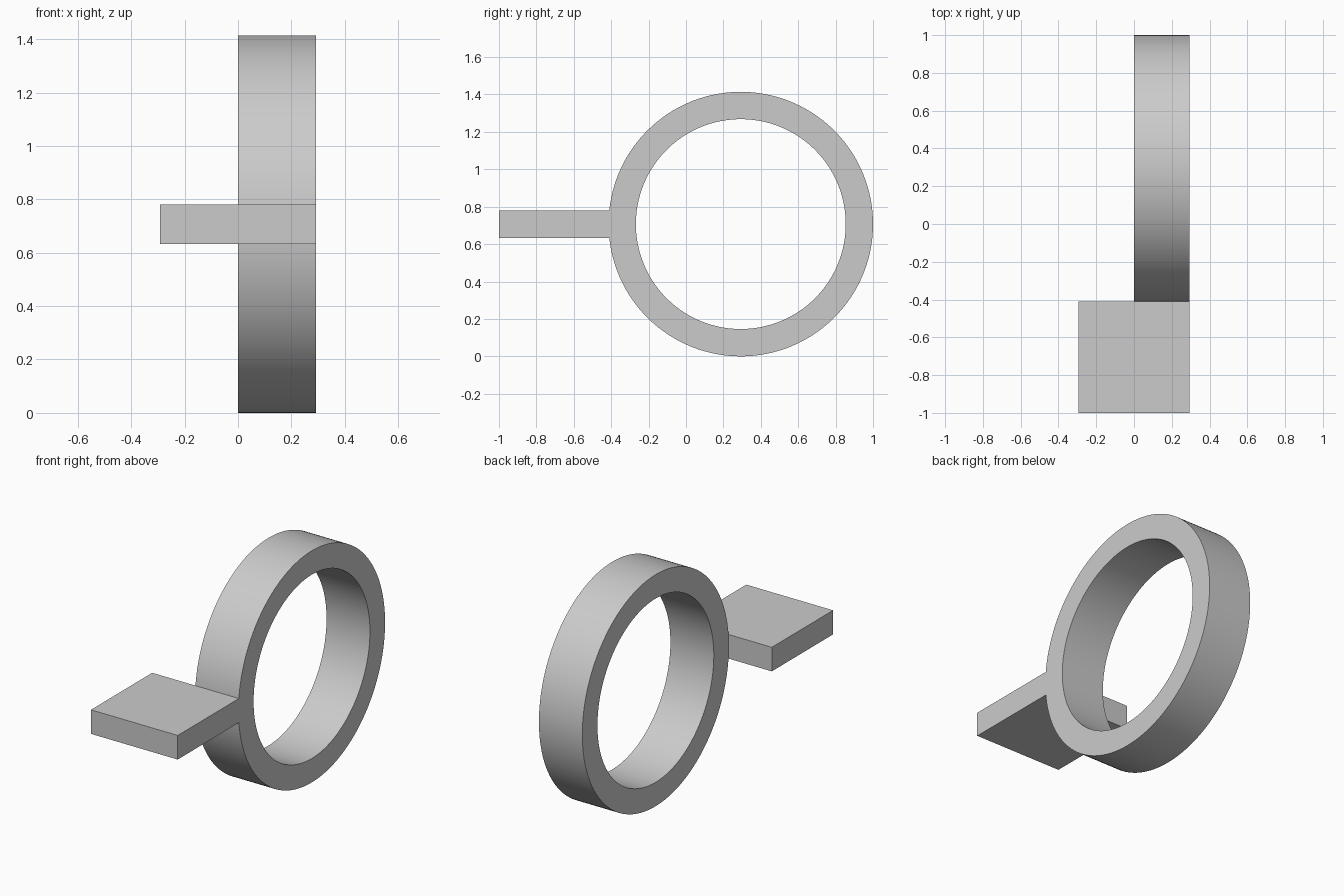
import bpy
import bmesh
from math import cos, sin, tau, radians

default = bpy.data.objects.get("Cube")
if default:
    bpy.data.objects.remove(default, do_unlink=True)

WIDTH = 0.293            # ring width, and half the plate width
OUTER, INNER = 0.707, 0.561
CENTRE_Y, CENTRE_Z = 0.293, 0.707
SEGMENTS = 160

grey = bpy.data.materials.new("plain_grey")
grey.use_nodes = True
colour = (0.6, 0.6, 0.6, 1)
grey.diffuse_color = colour
grey.node_tree.nodes["Principled BSDF"].inputs["Base Color"].default_value = colour


def add_object(name, bm):
    bmesh.ops.recalc_face_normals(bm, faces=bm.faces)
    mesh = bpy.data.meshes.new(name)
    bm.to_mesh(mesh)
    bm.free()
    mesh.materials.append(grey)
    obj = bpy.data.objects.new(name, mesh)
    bpy.context.collection.objects.link(obj)
    return obj


# Ring: a rectangular section swept around the x axis
bm = bmesh.new()
section = [(0, INNER), (WIDTH, INNER), (WIDTH, OUTER), (0, OUTER)]
loops = []
for i in range(SEGMENTS):
    a = tau * i / SEGMENTS
    loops.append([bm.verts.new((x, CENTRE_Y + r * cos(a), CENTRE_Z + r * sin(a)))
                  for x, r in section])
for i, loop in enumerate(loops):
    after = loops[(i + 1) % SEGMENTS]
    for j in range(4):
        k = (j + 1) % 4
        bm.faces.new((loop[j], loop[k], after[k], after[j]))
ring = add_object("ring_with_plate", bm)

# Plate: a flat square block whose rear edge meets the ring
bm = bmesh.new()
bmesh.ops.create_cube(bm, size=1)
front, back = -1.0, -0.409
for v in bm.verts:
    v.co = (v.co.x * 2 * WIDTH,
            front if v.co.y < 0 else back,
            CENTRE_Z + v.co.z * 0.147)
plate = add_object("plate", bm)

# Join both into one solid
union = ring.modifiers.new("join_plate", "BOOLEAN")
union.operation = "UNION"
union.solver = "EXACT"
union.object = plate
bpy.ops.object.select_all(action="DESELECT")
ring.select_set(True)
bpy.context.view_layer.objects.active = ring
bpy.ops.object.modifier_apply(modifier=union.name)
bpy.data.objects.remove(plate, do_unlink=True)
bpy.ops.object.shade_smooth_by_angle(angle=radians(30))
